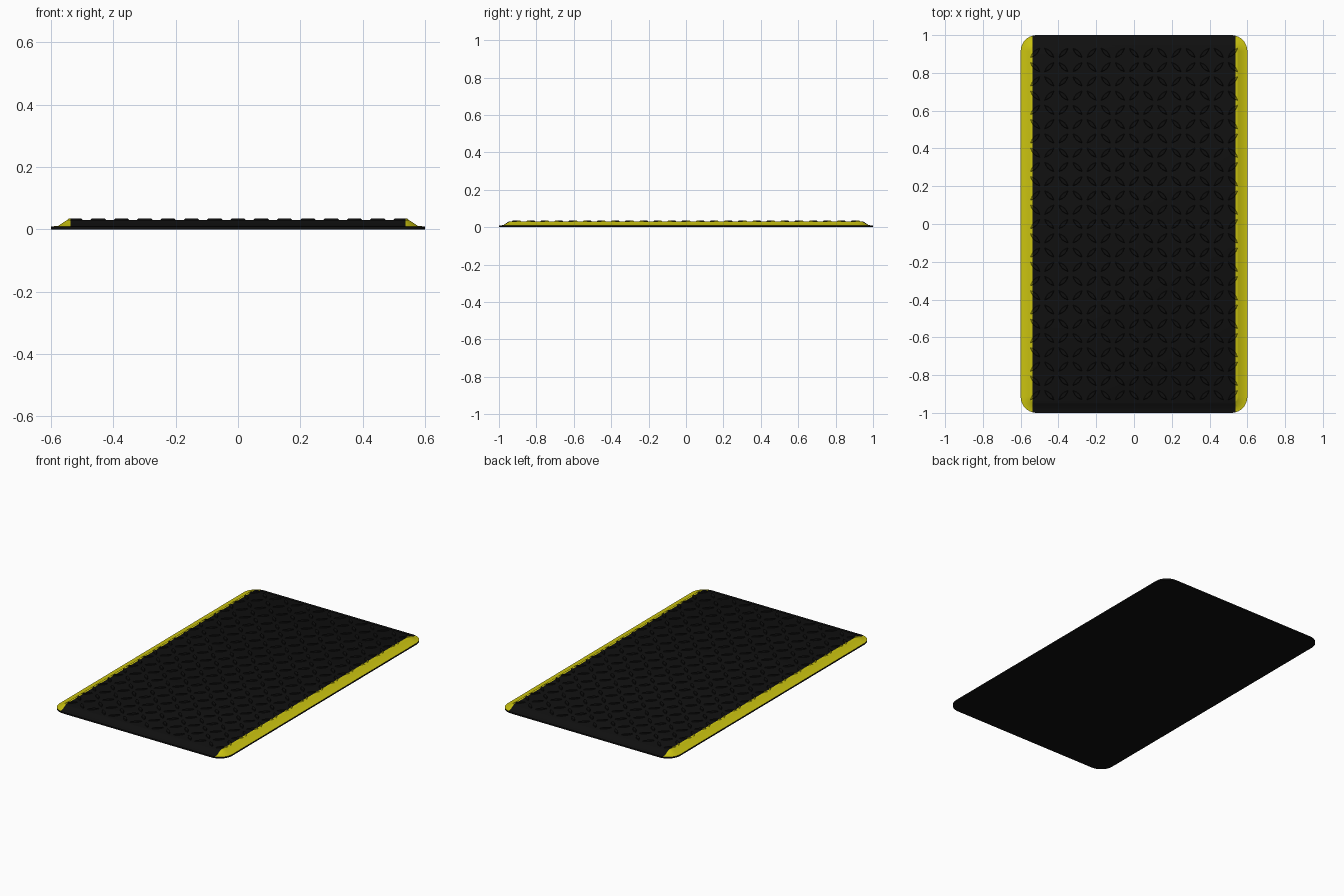
import bpy, bmesh, math
from mathutils import Vector

if "Cube" in bpy.data.objects:
    bpy.data.objects.remove(bpy.data.objects["Cube"])

HX, HY, STRIPE = 0.6, 1.0, 0.537


def material(name, color):
    m = bpy.data.materials.new(name)
    m.diffuse_color = color
    m.use_nodes = True
    m.node_tree.nodes["Principled BSDF"].inputs["Base Color"].default_value = m.diffuse_color
    return m


black = material("black_rubber", (0.005, 0.005, 0.005, 1))
yellow = material("yellow_edge", (0.6, 0.55, 0.005, 1))


def finish(name, bm, angle=30):
    me = bpy.data.meshes.new(name)
    bm.to_mesh(me)
    bm.free()
    me.materials.append(black)
    me.materials.append(yellow)
    ob = bpy.data.objects.new(name, me)
    bpy.context.collection.objects.link(ob)
    bpy.context.view_layer.objects.active = ob
    ob.select_set(True)
    bpy.ops.object.shade_smooth_by_angle(angle=math.radians(angle))
    ob.select_set(False)


def paint_stripes(bm):
    # split along the stripe lines, then colour the outer upward faces
    for x in (-STRIPE, STRIPE):
        bmesh.ops.bisect_plane(bm, geom=bm.verts[:] + bm.edges[:] + bm.faces[:],
                               plane_co=(x, 0, 0), plane_no=(1, 0, 0))
    bm.normal_update()
    for f in bm.faces:
        c = f.calc_center_median()
        if abs(c.x) > STRIPE and c.z > 0.0085:
            f.material_index = 1


def rounded_ring(bm, inset, z, radius=0.085, steps=10):
    r = max(radius - inset, 0.03)
    cx, cy = HX - inset - r, HY - inset - r
    ring = []
    for q, (sx, sy) in enumerate(((1, 1), (-1, 1), (-1, -1), (1, -1))):
        for i in range(steps + 1):
            a = math.pi / 2 * (q + i / steps)
            ring.append(bm.verts.new((sx * cx + r * math.cos(a), sy * cy + r * math.sin(a), z)))
    return ring


# mat body: thin rim, sloped shoulder, flat top
bm = bmesh.new()
profile = [(0, 0), (0, 0.009), (0.023, 0.011), (0.047, 0.027), (0.054, 0.03)]
rings = [rounded_ring(bm, i, z) for i, z in profile]
for a, b in zip(rings, rings[1:]):
    n = len(a)
    for i in range(n):
        bm.faces.new((a[i], a[(i + 1) % n], b[(i + 1) % n], b[i]))
bm.faces.new(rings[0][::-1])
bm.faces.new(rings[-1])
paint_stripes(bm)
finish("mat_body", bm)

# raised tread lozenges in alternating directions
bm = bmesh.new()
PITCH = 0.0755


def lozenge(cx, cy, angle):
    ca, sa = math.cos(angle), math.sin(angle)
    loops = []
    for k, z in ((1.0, 0.0295), (0.8, 0.0345)):
        loop = []
        for i in range(12):
            t = 2 * math.pi * i / 12
            u = 0.036 * k * math.cos(t)
            v = 0.011 * k * math.sin(t) * abs(math.sin(t))
            loop.append(bm.verts.new(Vector((cx + u * ca - v * sa, cy + u * sa + v * ca, z))))
        loops.append(loop)
    a, b = loops
    for i in range(12):
        j = (i + 1) % 12
        bm.faces.new((a[i], a[j], b[j], b[i]))
    bm.faces.new(b)


for ix in range(-7, 8):
    for iy in range(-12, 13):
        lozenge(ix * PITCH * 0.99, iy * PITCH, math.radians(45 if (ix + iy) % 2 else -45))
paint_stripes(bm)
finish("tread_pattern", bm)
